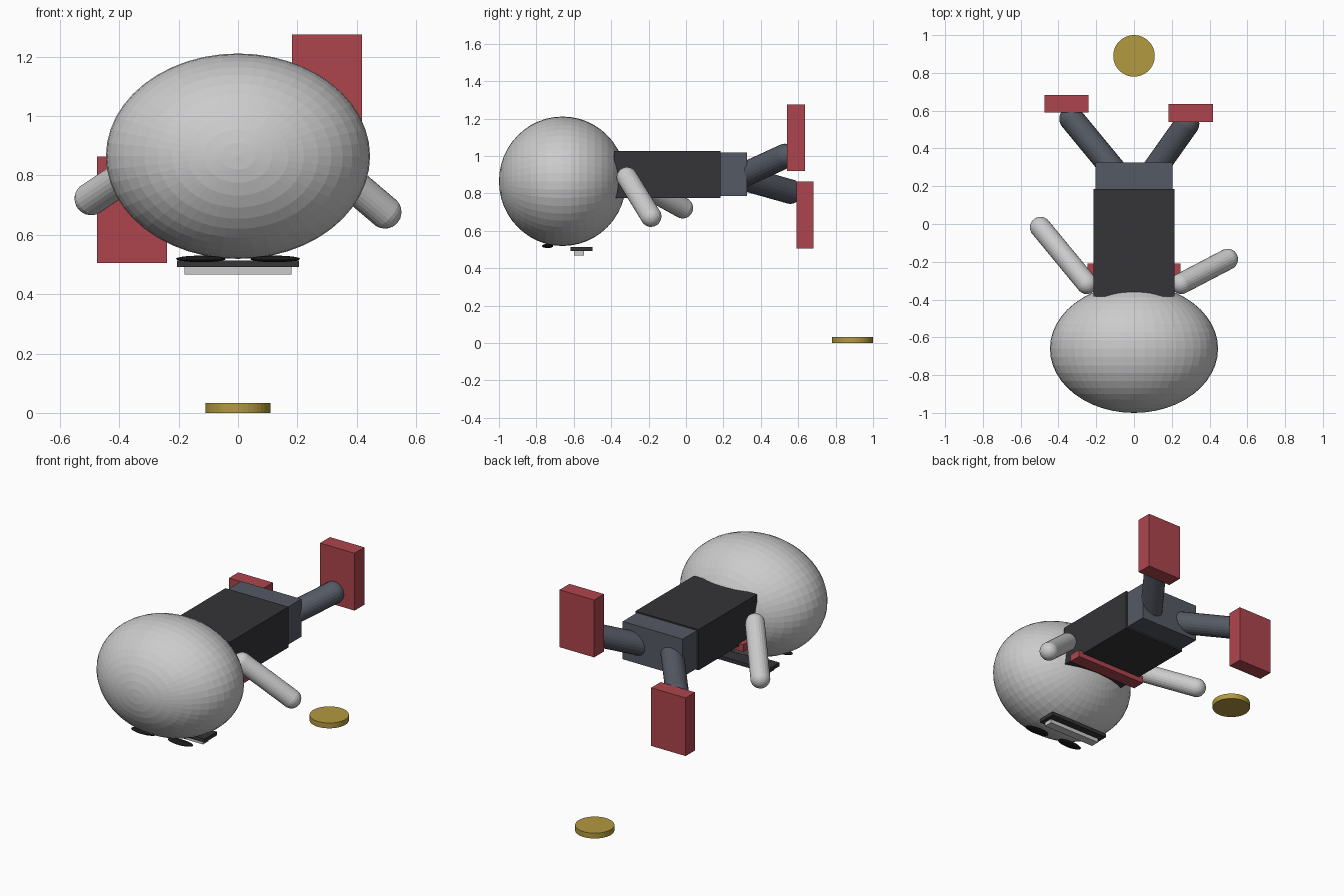
import bpy, bmesh
from mathutils import Vector, Matrix

if "Cube" in bpy.data.objects:
    bpy.data.objects.remove(bpy.data.objects["Cube"])


def material(name, rgb):
    m = bpy.data.materials.new(name)
    m.diffuse_color = (*rgb, 1)
    m.use_nodes = True
    m.node_tree.nodes["Principled BSDF"].inputs["Base Color"].default_value = m.diffuse_color
    return m


BLACK = material("black", (0.035, 0.035, 0.04))
INK = material("ink", (0.01, 0.01, 0.01))
SLATE = material("slate", (0.09, 0.10, 0.125))
RED = material("red", (0.42, 0.06, 0.075))
GOLD = material("gold", (0.45, 0.32, 0.05))


def finish(bm, name, mat=None):
    me = bpy.data.meshes.new(name)
    bm.to_mesh(me)
    bm.free()
    ob = bpy.data.objects.new(name, me)
    bpy.context.collection.objects.link(ob)
    if mat:
        me.materials.append(mat)
    return ob


def box(name, x, y, z, mat=None):
    """Box from (min, max) pairs."""
    bm = bmesh.new()
    mid = Vector([sum(r) / 2 for r in (x, y, z)])
    size = [r[1] - r[0] for r in (x, y, z)]
    bmesh.ops.create_cube(bm, size=1, matrix=Matrix.LocRotScale(mid, None, size))
    return finish(bm, name, mat)


def ellipsoid(name, centre, radii, mat=None, seg=48, rings=24):
    """Ellipsoid with its poles along y."""
    bm = bmesh.new()
    bmesh.ops.create_uvsphere(bm, u_segments=seg, v_segments=rings, radius=1)
    bmesh.ops.rotate(bm, verts=bm.verts, matrix=Matrix.Rotation(1.5707963, 3, 'X'))
    bmesh.ops.scale(bm, verts=bm.verts, vec=radii)
    bmesh.ops.translate(bm, verts=bm.verts, vec=centre)
    return finish(bm, name, mat)


def capsule(name, a, b, r, mat=None):
    """Round-ended limb between two points: a sphere split at its equator."""
    a, b = Vector(a), Vector(b)
    half = (b - a).length / 2
    bm = bmesh.new()
    bmesh.ops.create_uvsphere(bm, u_segments=24, v_segments=13, radius=r)
    for v in bm.verts:
        v.co.z += half if v.co.z > 0 else -half
    rot = (b - a).to_track_quat('Z', 'Y').to_matrix().to_4x4()
    bm.transform(Matrix.Translation((a + b) / 2) @ rot)
    return finish(bm, name, mat)


# Head and face (face points down)
ellipsoid("head", (0, -0.66, 0.865), (0.445, 0.34, 0.346))
for s, side in ((-1, "left"), (1, "right")):
    ellipsoid(side + "_eye", (s * 0.125, -0.74, 0.519), (0.084, 0.03, 0.011), INK, 32, 16)
box("mouth", (-0.205, 0.205), (-0.618, -0.5), (0.491, 0.514), BLACK)
box("teeth", (-0.181, 0.181), (-0.6, -0.545), (0.467, 0.492))

# Torso, hips and chest band
box("torso", (-0.215, 0.215), (-0.385, 0.185), (0.775, 1.026), BLACK)
box("hips", (-0.205, 0.205), (0.18, 0.325), (0.785, 1.018), SLATE)
box("chest_band", (-0.245, 0.245), (-0.29, -0.21), (0.745, 0.79), RED)

# Arms
capsule("left_arm", (-0.25, -0.315, 0.885), (-0.495, -0.018, 0.722), 0.056)
capsule("right_arm", (0.25, -0.315, 0.885), (0.495, -0.187, 0.677), 0.056)

# Legs and feet
capsule("left_leg", (-0.11, 0.29, 0.885), (-0.33, 0.557, 0.81), 0.066, SLATE)
capsule("right_leg", (0.11, 0.29, 0.89), (0.28, 0.53, 1.0), 0.066, SLATE)
box("left_foot", (-0.475, -0.24), (0.59, 0.682), (0.505, 0.864), RED)
box("right_foot", (0.182, 0.418), (0.54, 0.636), (0.921, 1.275), RED)

# Coin on the ground
bm = bmesh.new()
bmesh.ops.create_cone(bm, cap_ends=True, segments=40, radius1=0.11, radius2=0.11,
                      depth=0.033, matrix=Matrix.Translation((0, 0.89, 0.0165)))
finish(bm, "coin", GOLD)
